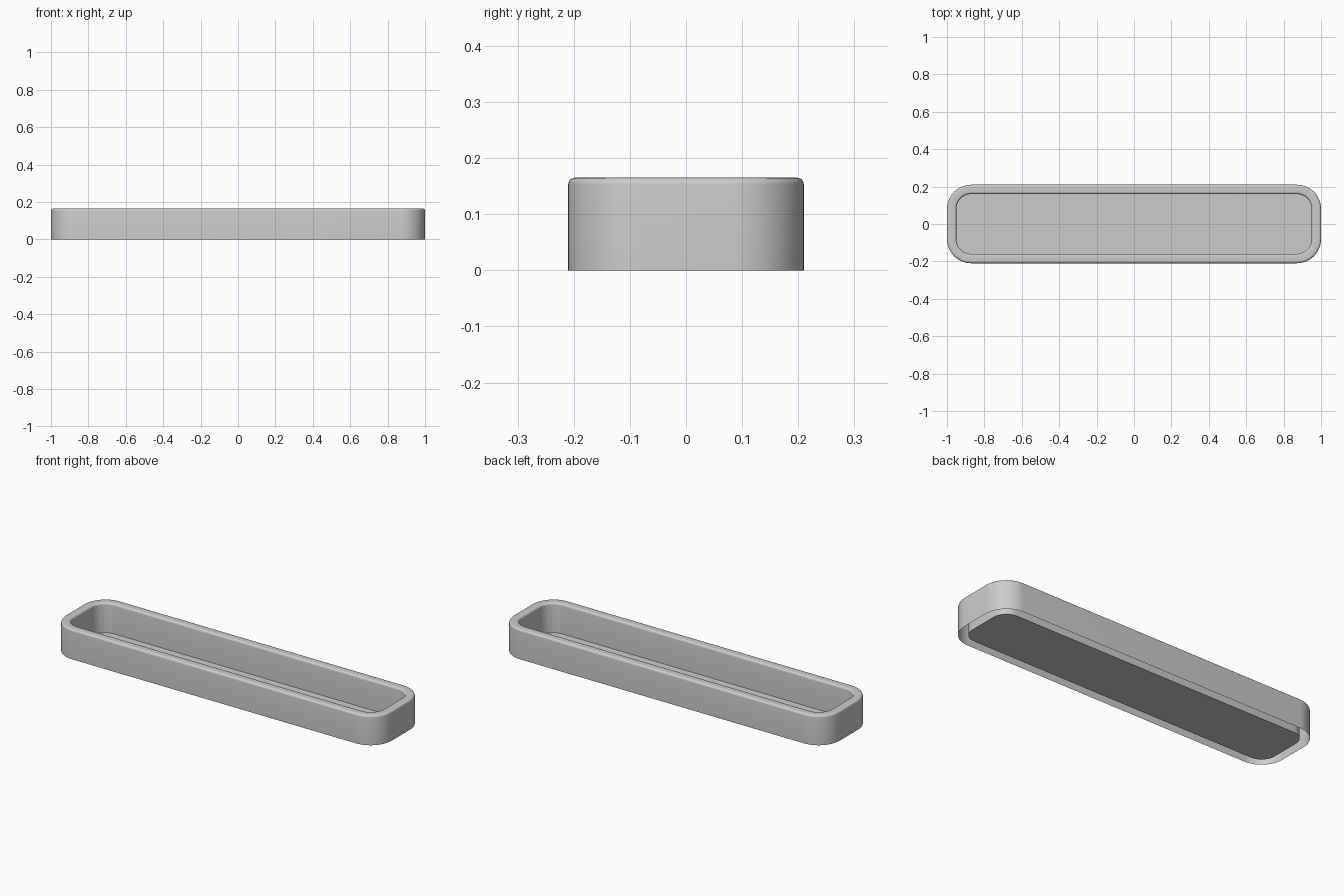
import bpy, bmesh
from math import sin, cos, pi

if "Cube" in bpy.data.objects:
    bpy.data.objects.remove(bpy.data.objects["Cube"])

HX, HY, R, H = 1.0, 0.21, 0.13, 0.165   # half sizes, corner radius, height
WALL, F = 0.05, 0.012                   # wall width, rim fillet
SEG, FSEG = 14, 5


def ring(bm, inset, z):
    """Rounded rectangle loop, moved inwards by inset."""
    r = R - inset
    loop = []
    for i, (sx, sy) in enumerate([(1, 1), (-1, 1), (-1, -1), (1, -1)]):
        for k in range(SEG + 1):
            a = (i + k / SEG) * pi / 2
            loop.append(bm.verts.new((sx * (HX - R) + r * cos(a),
                                      sy * (HY - R) + r * sin(a), z)))
    return loop


# Wall section: outer face, rounded rim, inner face (underside left open)
profile = [(0, 0)]
for k in range(FSEG + 1):
    a = k / FSEG * pi / 2
    profile.append((F - F * cos(a), H - F + F * sin(a)))
for k in range(FSEG + 1):
    a = k / FSEG * pi / 2
    profile.append((WALL - F + F * sin(a), H - F + F * cos(a)))
profile.append((WALL, 0))

bm = bmesh.new()
loops = [ring(bm, d, z) for d, z in profile]
for lo, hi in zip(loops, loops[1:]):
    n = len(lo)
    for i in range(n):
        j = (i + 1) % n
        bm.faces.new((lo[i], lo[j], hi[j], hi[i]))
# Thin floor closing the inner wall
bm.faces.new(loops[-1])

mesh = bpy.data.meshes.new("tray")
bm.to_mesh(mesh)
bm.free()
tray = bpy.data.objects.new("tray", mesh)
bpy.context.collection.objects.link(tray)
bpy.context.view_layer.objects.active = tray
tray.select_set(True)
bpy.ops.object.shade_smooth_by_angle(angle=pi / 6)
